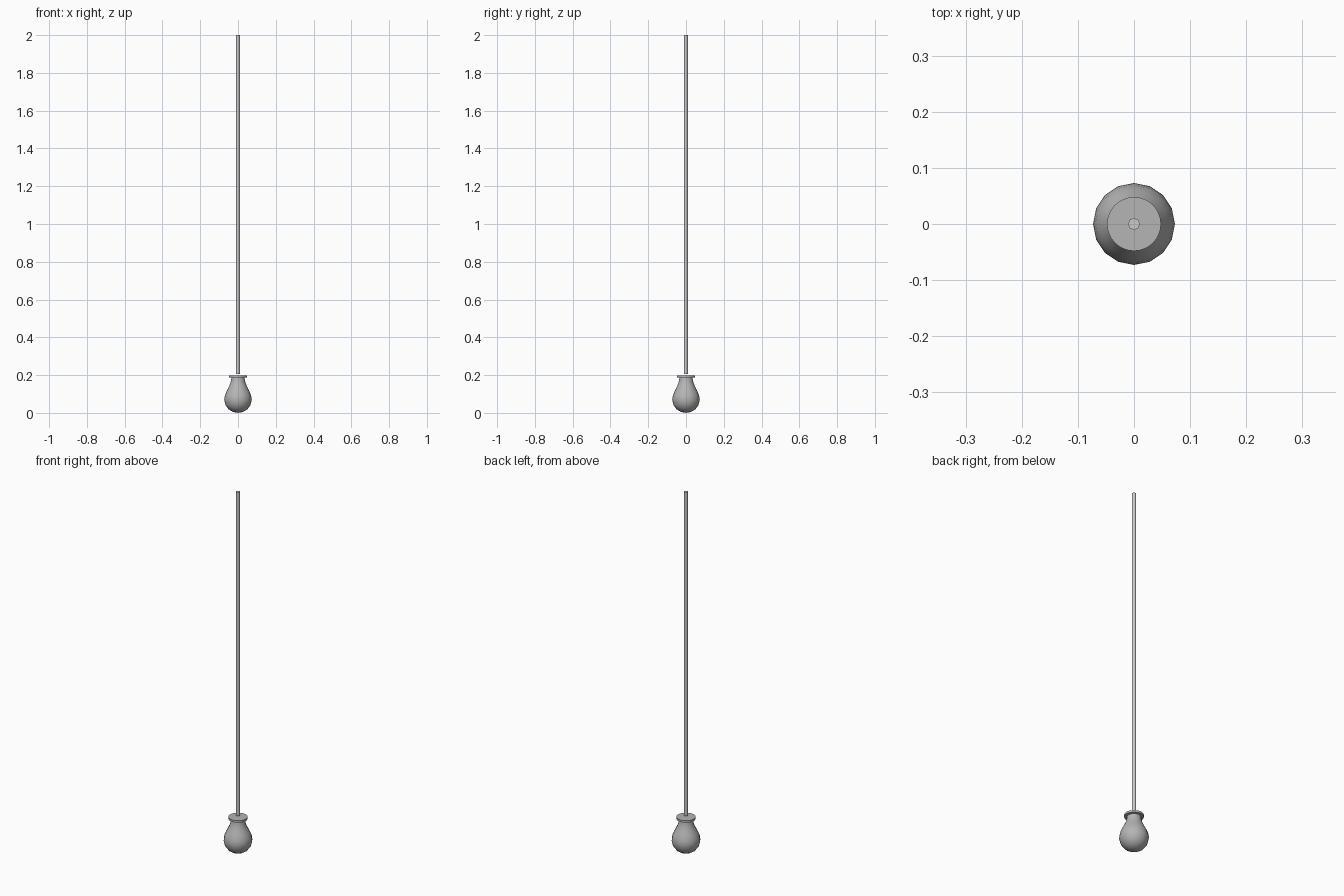
import bpy, bmesh, math

if "Cube" in bpy.data.objects:
    bpy.data.objects.remove(bpy.data.objects["Cube"])


def lathe(name, profile, sides, angle, material=None):
    """Revolve (radius, z) points around the z axis."""
    bm = bmesh.new()
    verts = [bm.verts.new((r, 0, z)) for r, z in profile]
    edges = [bm.edges.new(pair) for pair in zip(verts, verts[1:])]
    bmesh.ops.spin(bm, geom=verts + edges, cent=(0, 0, 0), axis=(0, 0, 1),
                   angle=math.tau, steps=sides)
    bmesh.ops.remove_doubles(bm, verts=bm.verts, dist=1e-5)
    bmesh.ops.recalc_face_normals(bm, faces=bm.faces)
    mesh = bpy.data.meshes.new(name)
    bm.to_mesh(mesh)
    bm.free()
    if material:
        mesh.materials.append(material)
    obj = bpy.data.objects.new(name, mesh)
    bpy.context.collection.objects.link(obj)
    bpy.context.view_layer.objects.active = obj
    obj.select_set(True)
    bpy.ops.object.shade_smooth_by_angle(angle=math.radians(angle))
    obj.select_set(False)
    return obj


dark = bpy.data.materials.new("dark_grey")
dark.diffuse_color = (0.46, 0.46, 0.46, 1)
dark.use_nodes = True
dark.node_tree.nodes["Principled BSDF"].inputs["Base Color"].default_value = dark.diffuse_color

# Glass bulb: round bottom tapering into a neck
lathe("bulb", [(0, 0), (0.027, 0.005), (0.050, 0.019), (0.066, 0.041),
               (0.073, 0.069), (0.069, 0.094), (0.060, 0.115),
               (0.049, 0.137), (0.041, 0.155), (0.036, 0.175),
               (0.034, 0.19), (0, 0.19)], 16, 40, dark)

# Flat socket collar on top of the neck
lathe("socket_collar", [(0, 0.187), (0.048, 0.187), (0.048, 0.198),
                        (0, 0.198)], 32, 30, dark)

# Long hanging cord
lathe("cord", [(0, 0.206), (0.0105, 0.206), (0.0105, 2), (0, 2)], 8, 50)
